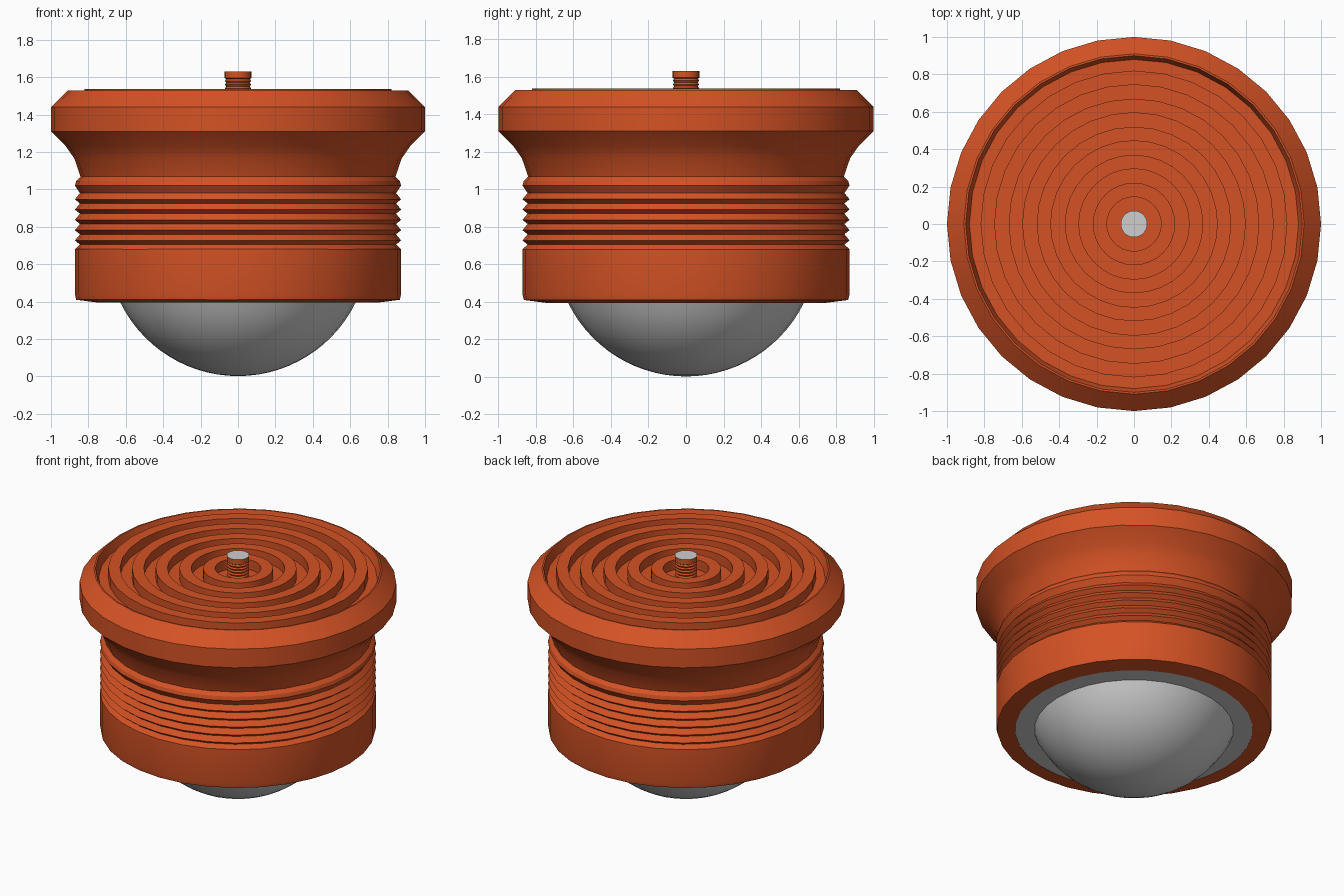
import bpy, bmesh
from math import pi, sin, cos, radians

cube = bpy.data.objects.get("Cube")
if cube:
    bpy.data.objects.remove(cube, do_unlink=True)


def material(name, rgb):
    m = bpy.data.materials.new(name)
    m.use_nodes = True
    m.diffuse_color = (*rgb, 1)
    m.node_tree.nodes["Principled BSDF"].inputs["Base Color"].default_value = (*rgb, 1)
    return m


orange = material("orange", (0.66, 0.085, 0.018))
grey = material("light grey", (0.62, 0.62, 0.62))


def lathe(name, profile, mat, closed=False, steps=32):
    """Turn a (radius, height) profile around the z axis."""
    bm = bmesh.new()
    verts = [bm.verts.new((r, 0, z)) for r, z in profile]
    pairs = list(zip(verts, verts[1:]))
    if closed:
        pairs.append((verts[-1], verts[0]))
    edges = [bm.edges.new(p) for p in pairs]
    bmesh.ops.spin(bm, geom=verts + edges, cent=(0, 0, 0), axis=(0, 0, 1),
                   angle=2 * pi, steps=steps, use_merge=True)
    bmesh.ops.remove_doubles(bm, verts=bm.verts, dist=0.0005)
    bmesh.ops.recalc_face_normals(bm, faces=bm.faces)
    mesh = bpy.data.meshes.new(name)
    bm.to_mesh(mesh)
    bm.free()
    mesh.materials.append(mat)
    ob = bpy.data.objects.new(name, mesh)
    bpy.context.collection.objects.link(ob)
    bpy.ops.object.select_all(action="DESELECT")
    ob.select_set(True)
    bpy.context.view_layer.objects.active = ob
    bpy.ops.object.shade_smooth_by_angle(angle=radians(25))
    return ob


# Housing: lower band, ridged waist, flared collar, bevelled rim, sunken top
FLOOR = 1.47
housing = [(0, 0.45), (0.75, 0.45), (0.75, 0.395), (0.865, 0.41), (0.872, 0.44), (0.872, 0.68)]
for i in range(5):
    z = 0.705 + i * 0.055
    housing += [(0.845, z), (0.872, z + 0.022)]
housing += [(0.845, 0.98), (0.872, 1.02), (0.865, 1.045), (0.842, 1.068),
            (0.875, 1.165), (0.92, 1.23), (1, 1.31), (1, 1.44), (0.91, 1.53),
            (0.9, 1.53), (0.88, FLOOR), (0, FLOOR)]
lathe("housing", housing, orange)

# Concentric raised rings in the sunken top
for i in range(5):
    r = 0.145 + i * 0.15
    lathe(f"top_ring_{i + 1}",
          [(r, FLOOR - 0.02), (r + 0.075, FLOOR - 0.02), (r + 0.075, 1.538), (r, 1.538)],
          orange, closed=True)

# Domed lens with its flat flange
R = 0.7
dome = [(R * sin(a), 0.002 + R - R * cos(a))
        for a in (radians(64) * i / 14 for i in range(15))]
lathe("lens", dome + [(0.75, 0.397), (0.75, 0.44), (0, 0.44)], grey)

# Threaded pin with a pale end
pin = [(0, FLOOR - 0.02), (0.068, FLOOR - 0.02)]
for i in range(6):
    z = FLOOR + i * 0.02
    pin += [(0.063, z), (0.07, z + 0.01)]
pin += [(0.064, 1.59), (0.071, 1.595), (0.071, 1.63), (0, 1.63)]
stud = lathe("centre_pin", pin, orange, steps=24)
stud.data.materials.append(grey)
for f in stud.data.polygons:
    if f.normal.z > 0.9 and f.center.z > 1.62:
        f.material_index = 1
